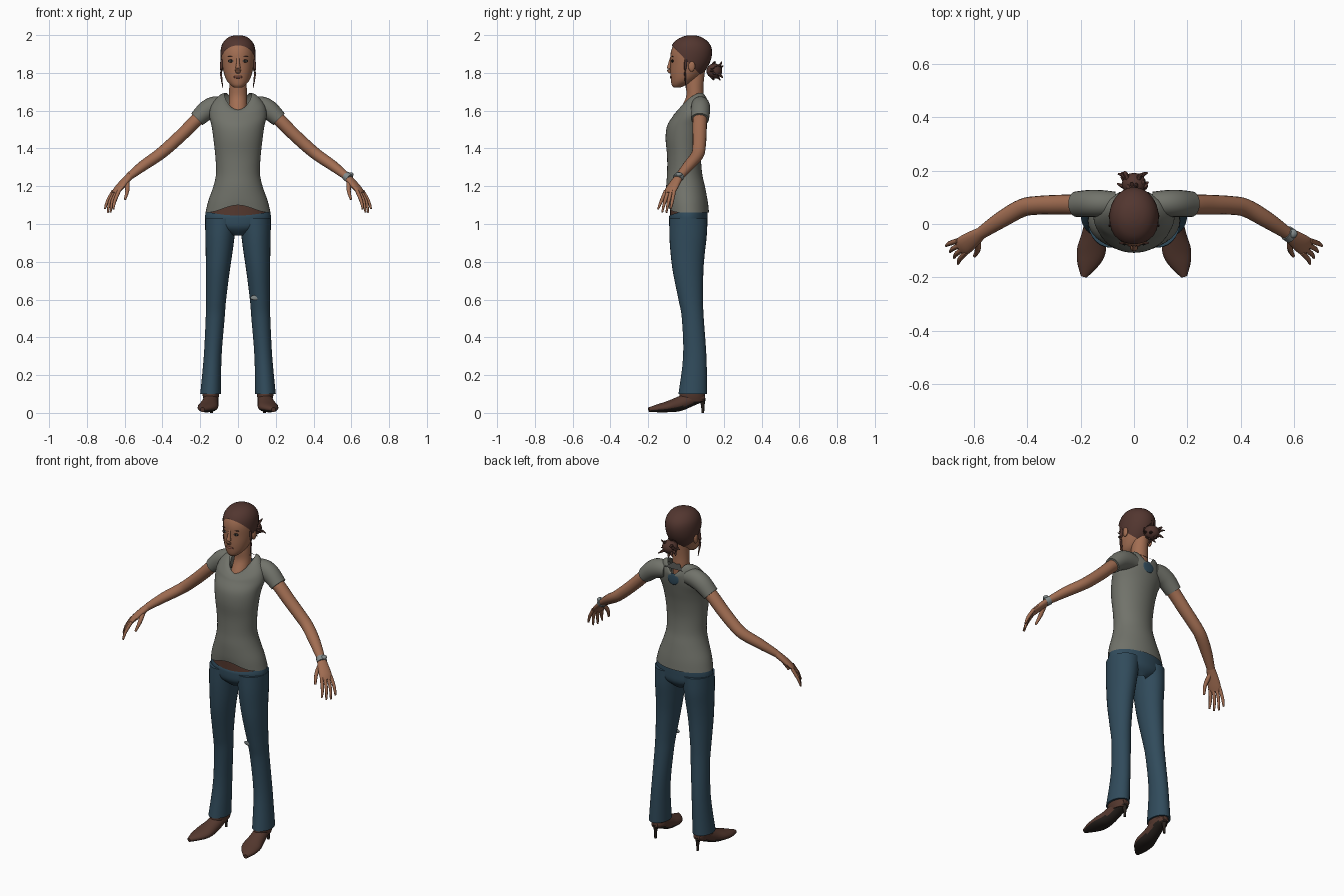
import bpy, bmesh, math, random
from mathutils import Vector, Matrix

random.seed(4)
start_cube = bpy.data.objects.get("Cube")
if start_cube:
    bpy.data.objects.remove(start_cube, do_unlink=True)


def material(name, red, green, blue):
    mat = bpy.data.materials.new(name)
    mat.use_nodes = True
    colour = (red, green, blue, 1)
    mat.diffuse_color = colour
    shader = next(n for n in mat.node_tree.nodes if n.type == 'BSDF_PRINCIPLED')
    shader.inputs["Base Color"].default_value = colour
    shader.inputs["Roughness"].default_value = .8
    return mat


skin = material("warm skin", .36, .155, .085)
cloth = material("grey cotton", .165, .17, .145)
denim = material("blue denim", .03, .07, .105)
hair = material("brown hair", .085, .037, .029)
leather = material("brown leather", .09, .04, .028)
sole = material("dark sole", .02, .015, .012)
lip = material("lip", .22, .08, .055)
metal = material("pale grey", .22, .25, .25)
charcoal = material("charcoal", .05, .05, .046)

parts = []


def finish(name, bm, *mats):
    bmesh.ops.recalc_face_normals(bm, faces=bm.faces)
    mesh = bpy.data.meshes.new(name)
    bm.to_mesh(mesh)
    bm.free()
    for mat in mats:
        mesh.materials.append(mat)
    obj = bpy.data.objects.new(name, mesh)
    bpy.context.collection.objects.link(obj)
    parts.append(obj)
    return obj


def smooth(rows, steps=4):
    """Pass a smooth curve through the rows of section values."""
    last, out = len(rows) - 1, []
    for i in range(last):
        quad = zip(rows[max(i - 1, 0)], rows[i], rows[i + 1], rows[min(i + 2, last)])
        quad = list(quad)
        for k in range(steps):
            t = k / steps
            out.append([b + t / 2 * (c - a + t * (2*a - 5*b + 4*c - d + t * (3*b - a - 3*c + d)))
                        for a, b, c, d in quad])
    out.append(list(rows[last]))
    return out


def bridge(rings, cap):
    bm = bmesh.new()
    loops = [[bm.verts.new(p) for p in ring] for ring in rings]
    count = len(loops[0])
    for low, high in zip(loops, loops[1:]):
        for j in range(count):
            k = (j + 1) % count
            bm.faces.new((low[j], low[k], high[k], high[j]))
    if cap:
        bm.faces.new(loops[0])
        bm.faces.new(loops[-1])
    return bm


def circle(count):
    return [(math.cos(a), math.sin(a)) for a in (math.tau * i / count for i in range(count))]


def stack(rows, side=1, cap=True, count=28):
    """Level rings: height, front, back, half width, centre x, front dip, back dip."""
    rings = []
    rows = [tuple(r) + (0,) * (7 - len(r)) for r in rows]
    for z, front, back, half, mid, dip, rear in smooth(rows):
        ring = []
        for c, s in circle(count):
            power = 2 if dip > 0 else 8
            drop = dip * ((.5 - s) / 1.5) ** power if s < .5 else rear * (2 * s - 1) ** 2
            y = (front + back) / 2 + s * (back - front) / 2
            ring.append(Vector((side * (mid + c * half), y, z - drop)))
        rings.append(ring)
    return bridge(rings, cap)


def limb(rows, side=1, cap=True, count=14):
    """Rings square to a path: x, y, z, sideways radius, other radius."""
    rows = smooth(rows)
    path = [Vector((side * r[0], r[1], r[2])) for r in rows]
    rings = []
    for i, row in enumerate(rows):
        along = (path[min(i + 1, len(path) - 1)] - path[max(i - 1, 0)]).normalized()
        across = along.cross(Vector((0, .01, 1))).normalized()
        up = across.cross(along)
        rings.append([path[i] + across * c * row[3] + up * s * row[4] for c, s in circle(count)])
    return bridge(rings, cap)


def blob(name, mat, place, size):
    bm = bmesh.new()
    bmesh.ops.create_uvsphere(bm, u_segments=16, v_segments=10, radius=1,
                              matrix=Matrix.Translation(place) @ Matrix.Diagonal((*size, 1)))
    return finish(name, bm, mat)


# Shirt body with scooped neckline, and skin showing in the collar
shirt_rows = [
    (1.06, -.1, .122, .172, 0, -.04), (1.12, -.104, .115, .158, 0, -.015),
    (1.2, -.105, .1, .13), (1.27, -.1, .085, .116), (1.36, -.1, .08, .12),
    (1.45, -.108, .09, .13), (1.52, -.1, .105, .14), (1.58, -.07, .118, .152, 0, .01),
    (1.64, -.06, .125, .138, 0, .055, .02), (1.685, -.045, .125, .1, 0, .085, .055),
    (1.695, -.03, .12, .072, 0, .09, .06)]
finish("shirt", stack(shirt_rows, cap=False, count=40), cloth)
finish("neck", stack([(1.81, .0, .1, .044), (1.73, .0, .092, .046), (1.67, .0, .092, .048),
                      (1.61, -.03, .09, .05), (1.55, -.06, .085, .06)]), skin)
blob("back_patch", denim, (0, .122, 1.605), (.036, .005, .034))
flap = bmesh.new()
flap.faces.new([flap.verts.new(p) for p in ((-.06, .12, 1.665), (.06, .12, 1.665), (0, .07, 1.7))])
finish("collar_flap", flap, charcoal)

# Waist
finish("belt", stack([(1.03, -.084, .105, .16), (1.13, -.084, .1, .14)]), leather)
finish("trouser_seat", stack([(1.075, -.088, .114, .168, 0, .03), (1.03, -.091, .115, .174),
                              (.98, -.086, .111, .155), (.94, -.05, .08, .04)], cap=False), denim)

# Head
head_rows = [(1.722, -.065, -.03, .02), (1.735, -.075, .0, .038), (1.76, -.08, .05, .06),
             (1.8, -.083, .09, .075), (1.85, -.082, .12, .085), (1.9, -.082, .132, .088),
             (1.94, -.07, .125, .082), (1.97, -.045, .1, .064), (1.988, -.01, .068, .038),
             (1.995, .02, .038, .008)]
finish("head", stack(head_rows), skin)
finish("nose", limb([(0, -.077, 1.885, .007, .006), (0, -.085, 1.85, .009, .009),
                     (0, -.09, 1.817, .015, .012), (0, -.08, 1.8, .011, .006)]), skin)
blob("lips", lip, (0, -.08, 1.778), (.025, .006, .007))

# Swept back hair with a loose bun
scalp = stack([(z + .004, f - .006, b + .006, w + .005) for z, f, b, w in head_rows])
bmesh.ops.bisect_plane(scalp, geom=scalp.verts[:] + scalp.edges[:] + scalp.faces[:],
                       plane_co=(0, -.075, 1.945), plane_no=(0, .72, .7), clear_inner=True)
finish("hair_cap", scalp, hair)
blob("hair_bun", hair, (0, .15, 1.81), (.046, .042, .04))
for i in range(18):
    angle = math.tau * i / 18
    reach = random.uniform(.045, .068)
    x, z = math.cos(angle), math.sin(angle)
    depth = random.uniform(.13, .19)
    finish(f"bun_strand_{i}", limb([(x * .02, .14, 1.81 + z * .02, .01, .01),
                                    (x * .04, depth, 1.81 + z * .036, .009, .007),
                                    (x * reach, depth + .01, 1.81 + z * reach * .85, .003, .002)],
                                   count=6), hair)

# Mirrored parts
for side, label in ((1, "left"), (-1, "right")):
    # Face details
    blob(label + "_eye_rim", sole, (side * .036, -.071, 1.863), (.017, .006, .008))
    blob(label + "_eye", metal, (side * .036, -.074, 1.862), (.012, .005, .005))
    blob(label + "_iris", sole, (side * .036, -.077, 1.862), (.005, .003, .005))
    blob(label + "_brow", hair, (side * .037, -.071, 1.886), (.02, .005, .003))
    blob(label + "_ear", skin, (side * .086, .03, 1.835), (.009, .018, .028))
    finish(label + "_side_lock", limb([(side * .084, .0, 1.87, .008, .01),
                                       (side * .09, -.005, 1.8, .005, .007),
                                       (side * .08, .0, 1.72, .002, .002)], count=8), hair)

    # Sleeve and arm
    finish(label + "_sleeve", limb([(.07, .076, 1.625, .045, .045), (.12, .077, 1.622, .05, .054),
                                    (.165, .077, 1.602, .051, .052),
                                    (.217, .074, 1.555, .048, .043)], side, count=20), cloth)
    finish(label + "_arm", limb([(.17, .075, 1.59, .038, .036), (.225, .073, 1.545, .038, .035),
                                 (.29, .072, 1.48, .037, .034), (.36, .07, 1.415, .035, .033),
                                 (.42, .06, 1.365, .034, .031), (.5, .015, 1.31, .031, .028),
                                 (.575, -.035, 1.252, .023, .02)], side, count=18), skin)

    # Hand: palm, four spread fingers and a thumb
    finish(label + "_palm", limb([(.57, -.032, 1.256, .022, .019), (.6, -.053, 1.225, .03, .018),
                                  (.635, -.078, 1.185, .036, .015),
                                  (.652, -.09, 1.162, .032, .01)], side), skin)
    for finger, tip in (("index", 1.078), ("middle", 1.062), ("ring", 1.06), ("little", 1.08)):
        spread = {"index": .027, "middle": .009, "ring": -.009, "little": -.027}[finger]
        dx, dy = -.55 * spread, -.83 * spread
        finish(f"{label}_{finger}_finger", limb([
            (.645 + dx, -.085 + dy, 1.175, .01, .01),
            (.672 + dx * 1.3, -.102 + dy * 1.3, 1.12, .009, .009),
            (.682 + dx * 1.5, -.115 + dy * 1.5, tip, .005, .005)], side, count=8), skin)
    finish(label + "_thumb", limb([(.588, -.055, 1.228, .014, .014), (.586, -.095, 1.178, .011, .011),
                                   (.598, -.12, 1.13, .006, .006)], side, count=8), skin)

    # Trouser leg with a flared hem
    finish(label + "_trouser_leg", stack([
        (1.03, -.088, .112, .086, .088), (.94, -.088, .11, .078, .095), (.85, -.082, .1, .071, .1),
        (.75, -.07, .092, .063, .107), (.6, -.04, .09, .053, .116), (.5, -.022, .094, .05, .121),
        (.3, -.015, .108, .047, .134), (.1, -.04, .112, .055, .145)], side), denim)

    # Pointed boot: foot, ankle and thin heel
    foot = finish(label + "_boot_foot", limb([
        (.14, .1, .085, .02, .018), (.14, .07, .08, .036, .028), (.143, .02, .07, .04, .038),
        (.15, -.04, .046, .046, .038), (.16, -.1, .032, .054, .029),
        (.175, -.15, .024, .04, .021), (.188, -.197, .017, .012, .012)], side, count=20),
        leather, sole)
    for face in foot.data.polygons:
        face.material_index = int(face.normal.z < -.45)
    finish(label + "_boot_ankle", stack([(.16, -.015, .1, .044, .144), (.1, -.035, .102, .044, .144),
                                         (.06, -.03, .095, .036, .143)], side), leather)
    finish(label + "_boot_heel", stack([(.08, .06, .105, .02, .14), (.045, .078, .099, .009, .14),
                                        (.0, .082, .096, .007, .14)], side, count=12), sole)

# Wristwatch and torn knee
finish("watch_strap", limb([(.572, -.033, 1.255, .028, .025), (.591, -.046, 1.24, .028, .025)]), metal)
blob("watch_face", metal, (.596, -.036, 1.262), (.017, .017, .012))
blob("torn_knee", metal, (.09, -.036, .61), (.024, .004, .013))

# Soft shading with crisp edges
bpy.ops.object.select_all(action='DESELECT')
for obj in parts:
    obj.select_set(True)
bpy.context.view_layer.objects.active = parts[0]
bpy.ops.object.shade_smooth_by_angle(angle=math.radians(50))
